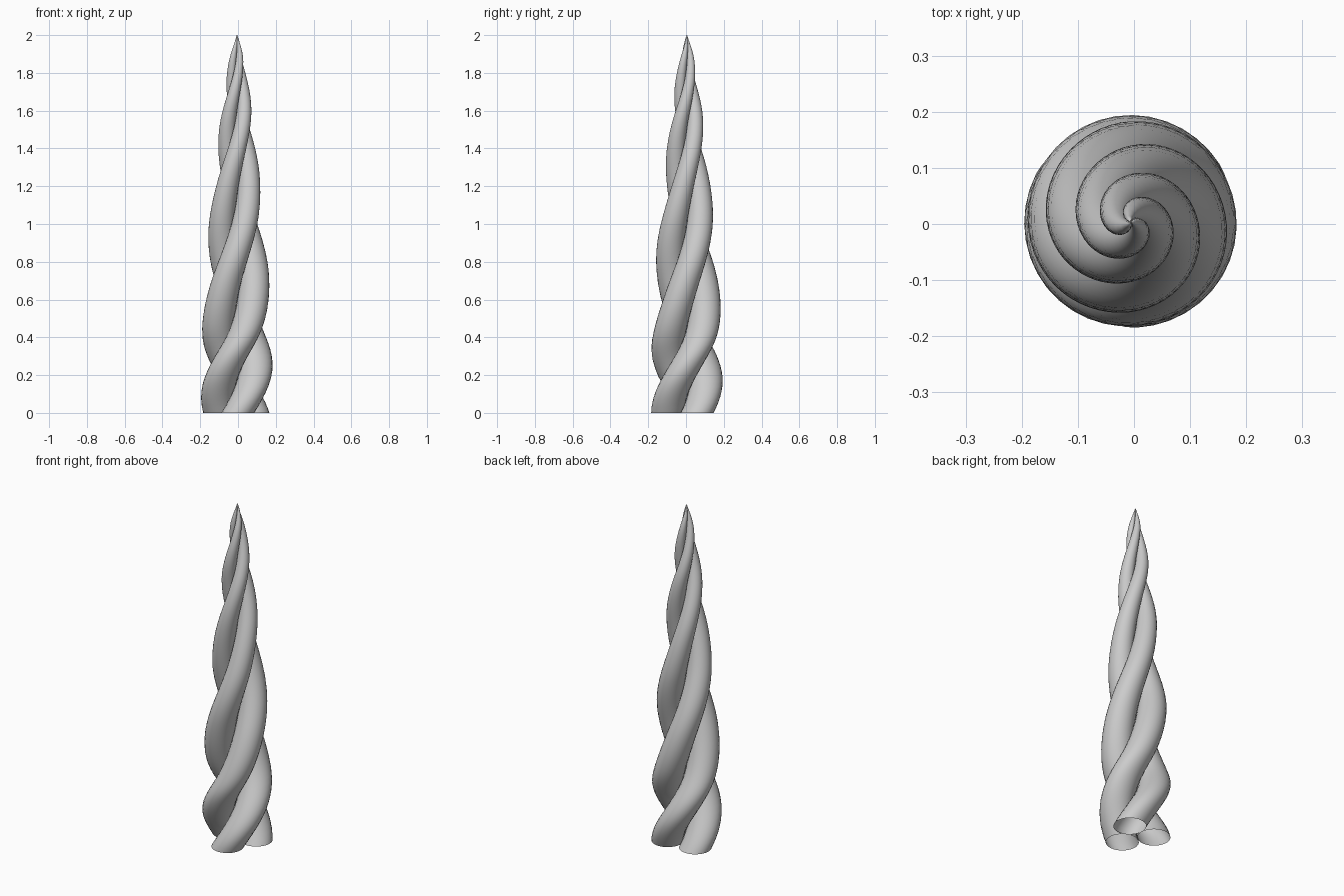
import bpy, bmesh, math

if "Cube" in bpy.data.objects:
    bpy.data.objects.remove(bpy.data.objects["Cube"])

AX, AY = -0.006, 0.004      # axis position
RINGS, SIDES = 72, 28

# (height, twist in degrees) and (height, outer radius) along the horn
TWIST = [(0, 33), (0.26, 120), (0.45, 180), (0.73, 240), (1.0, 300), (1.28, 360),
         (1.5, 420), (1.68, 480), (1.84, 540), (2.0, 605)]
OUTER = [(0, 0.189), (0.2, 0.19), (0.4, 0.185), (0.6, 0.178), (0.8, 0.165), (1.0, 0.148),
         (1.2, 0.127), (1.4, 0.105), (1.6, 0.082), (1.8, 0.053), (1.9, 0.034), (2.0, 0.002)]


def smooth(table, z):
    """Cubic Hermite interpolation through the table."""
    n = len(table)
    i = max(k for k in range(n - 1) if table[k][0] <= z + 1e-9)

    def slope(k):
        a, b = table[max(k - 1, 0)], table[min(k + 1, n - 1)]
        return (b[1] - a[1]) / (b[0] - a[0])

    (z0, v0), (z1, v1) = table[i], table[i + 1]
    h = z1 - z0
    t = (z - z0) / h
    return (v0 * (2*t**3 - 3*t**2 + 1) + v1 * (3*t**2 - 2*t**3)
            + h * slope(i) * (t**3 - 2*t**2 + t) + h * slope(i + 1) * (t**3 - t**2))


def strand(name, offset):
    """Tapering tube of level circles winding round the axis, open at the base."""
    bm = bmesh.new()
    rings = []
    for i in range(RINGS + 1):
        z = 2 * i / RINGS
        ang = math.radians(smooth(TWIST, z) + offset)
        e = smooth(OUTER, z)
        R, r = e * 0.536, e * 0.464
        cx, cy = AX + R * math.cos(ang), AY + R * math.sin(ang)
        rings.append([bm.verts.new((cx + r * math.cos(ang + 2 * math.pi * k / SIDES),
                                    cy + r * math.sin(ang + 2 * math.pi * k / SIDES), z))
                      for k in range(SIDES)])
    for a, b in zip(rings, rings[1:]):
        for k in range(SIDES):
            m = (k + 1) % SIDES
            bm.faces.new((a[k], a[m], b[m], b[k]))
    bm.faces.new(rings[-1])
    for f in bm.faces:
        f.smooth = True
    me = bpy.data.meshes.new(name)
    bm.to_mesh(me)
    bm.free()
    bpy.context.collection.objects.link(bpy.data.objects.new(name, me))


# Three intertwined strands
for n in range(3):
    strand(f"horn_strand_{n + 1}", 120 * n)
